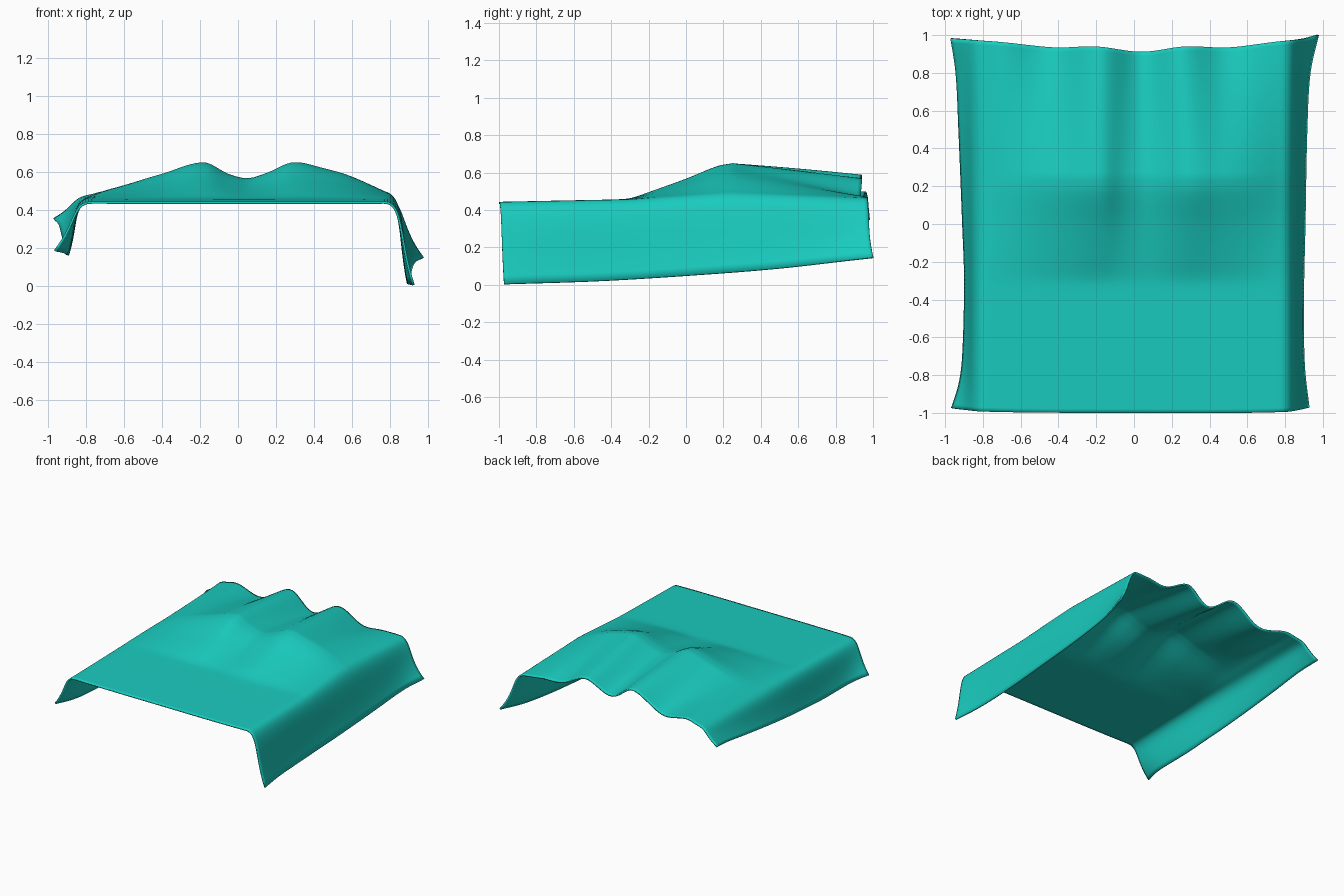
import bpy, bmesh, math

if "Cube" in bpy.data.objects:
    bpy.data.objects.remove(bpy.data.objects["Cube"])

def curve(knots):
    """Smooth curve through (position, value) knots."""
    n = len(knots)
    def slope(i):
        a, b = knots[max(i - 1, 0)], knots[min(i + 1, n - 1)]
        return (b[1] - a[1]) / (b[0] - a[0])
    tang = [slope(i) for i in range(n)]
    def f(t):
        t = min(max(t, knots[0][0]), knots[-1][0])
        i = next(k for k in range(n - 1) if t <= knots[k + 1][0])
        (x0, v0), (x1, v1) = knots[i], knots[i + 1]
        h = x1 - x0
        s = (t - x0) / h
        return ((2*s**3 - 3*s*s + 1) * v0 + (s**3 - 2*s*s + s) * h * tang[i]
                + (3*s*s - 2*s**3) * v1 + (s**3 - s*s) * h * tang[i + 1])
    return f

# Cross profiles: pillow crest and wavy back edge
crest = curve([(-.8, .46), (-.72, .495), (-.6, .53), (-.4, .59), (-.18, .65), (-.05, .59),
               (.05, .567), (.15, .595), (.29, .65), (.45, .62), (.6, .575), (.8, .485)])
back = curve([(-.8, .475), (-.68, .50), (-.44, .46), (-.18, .59), (.04, .47),
              (.25, .57), (.47, .475), (.63, .475), (.8, .465)])
# Lengthwise: flat bed height, and how far the cover has climbed to the crest
base = curve([(-1, .444), (-.4, .456), (.25, .465), (1, .465)])
rise = curve([(-.4, 0), (-.3, .03), (-.2, .19), (0, .56), (.17, .92), (.25, 1)])
# Hem position and height on each side
hem_x_l = curve([(-1, -.978), (-.85, -.93), (-.7, -.91), (-.3, -.90), (.0, -.91), (.5, -.93), (.8, -.945), (1, -.975)])
hem_z_l = curve([(-1, .19), (-.7, .168), (-.4, .165), (0, .20), (.5, .27), (1, .36)])
hem_x_r = curve([(-1, .933), (-.75, .905), (-.4, .90), (0, .908), (.5, .918), (.8, .935), (1, .98)])
hem_z_r = curve([(-1, .005), (-.5, .02), (0, .05), (.5, .09), (1, .15)])
# Plan outline of the front and back edges
front_y = curve([(-.98, -.972), (-.8, -.993), (0, -1), (.8, -.995), (.95, -.968)])
back_y = curve([(-.98, .982), (-.7, .963), (-.42, .935), (-.2, .94), (.04, .912), (.27, .94),
                (.5, .935), (.75, .965), (.9, .98), (.98, 1)])

def top_z(x, y):
    x = max(-.8, min(.8, x))
    if y < .25:
        k = rise(y) if y > -.4 else 0
        return base(y) * (1 - k) + crest(x) * k
    k = min((y - .25) / .69, 1)
    k = k * k * (1 - k) + k * k * k + k * (1 - k) * .8   # eased drop to the back edge
    return crest(x) * (1 - k) + back(x) * k

EDGE, SIDE, TOP, LEN = .77, 16, 56, 90

def drape(y, t, sgn):
    """Rounded shoulder falling to the hem."""
    hx, hz = (hem_x_l(y), hem_z_l(y)) if sgn < 0 else (hem_x_r(y), hem_z_r(y))
    z0 = top_z(sgn * EDGE, y)
    slope = (z0 - top_z(sgn * (EDGE - .04), y)) / .04
    pts = [(sgn * EDGE, z0), (sgn * .88, z0 + slope * .06),
           (sgn * .85, z0 * .55 + hz * .45), (hx, hz)]
    w = [(1 - t)**3, 3*t*(1 - t)**2, 3*t*t*(1 - t), t**3]
    return sum(a * p[0] for a, p in zip(w, pts)), sum(a * p[1] for a, p in zip(w, pts))

def point(i, v):
    lo, hi = -1, 1
    x = 0
    y = -1 + 1.94 * v
    for _ in range(2):
        if i < SIDE:
            x, z = drape(y, 1 - i / SIDE, -1)
        elif i > SIDE + TOP:
            x, z = drape(y, (i - SIDE - TOP) / SIDE, 1)
        else:
            x = EDGE * (2 * (i - SIDE) / TOP - 1)
            z = top_z(x, y)
        y = front_y(x) * (1 - v) + back_y(x) * v
    return x, y, z

# Draped cover
bm = bmesh.new()
cols = SIDE * 2 + TOP + 1
rows = [[bm.verts.new(point(i, j / LEN)) for i in range(cols)] for j in range(LEN + 1)]
for a, b in zip(rows, rows[1:]):
    for i in range(cols - 1):
        bm.faces.new((a[i], a[i + 1], b[i + 1], b[i]))
mesh = bpy.data.meshes.new("bed_cover")
bm.to_mesh(mesh)
bm.free()
cover = bpy.data.objects.new("bed_cover", mesh)
bpy.context.collection.objects.link(cover)

# Cloth thickness
solid = cover.modifiers.new("thickness", 'SOLIDIFY')
solid.thickness = .012
solid.offset = -1

mat = bpy.data.materials.new("teal_cloth")
mat.diffuse_color = (.01, .60, .52, 1)
mat.use_nodes = True
mat.node_tree.nodes["Principled BSDF"].inputs["Base Color"].default_value = mat.diffuse_color
mesh.materials.append(mat)

bpy.context.view_layer.objects.active = cover
cover.select_set(True)
bpy.ops.object.shade_smooth_by_angle(angle=math.radians(40))
